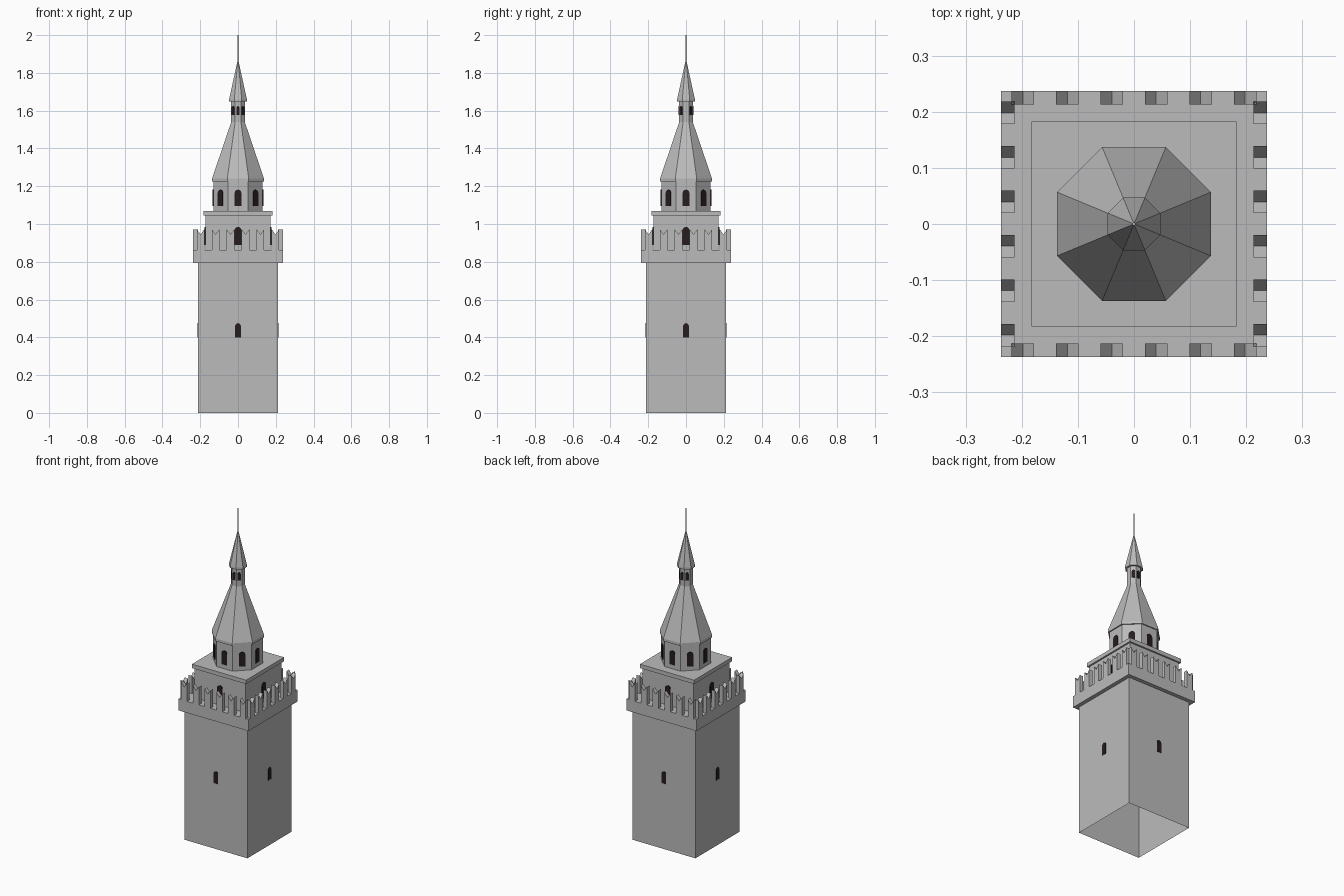
import bpy, bmesh
from math import pi, cos, sin
from mathutils import Matrix, Vector

cube = bpy.data.objects.get("Cube")
if cube:
    bpy.data.objects.remove(cube)


def material(name, colour):
    m = bpy.data.materials.new(name)
    m.use_nodes = True
    m.diffuse_color = colour
    m.node_tree.nodes["Principled BSDF"].inputs["Base Color"].default_value = colour
    return m


STONE = material("grey stone", (0.5, 0.5, 0.5, 1))
DARK = material("dark opening", (0.02, 0.012, 0.013, 1))


def finish(name, bm, mat):
    bmesh.ops.recalc_face_normals(bm, faces=bm.faces)
    mesh = bpy.data.meshes.new(name)
    bm.to_mesh(mesh)
    bm.free()
    mesh.materials.append(mat)
    obj = bpy.data.objects.new(name, mesh)
    bpy.context.collection.objects.link(obj)
    return obj


def tiers(name, sides, profile, open_bottom=False):
    """Stack regular polygons; profile holds (apothem, z), apothem 0 is a point."""
    bm = bmesh.new()
    rings = []
    for apothem, z in profile:
        r = apothem / cos(pi / sides)
        angles = [2 * pi * (i + 0.5) / sides for i in range(sides)]
        count = sides if apothem else 1
        rings.append([bm.verts.new((r * cos(a), r * sin(a), z)) for a in angles[:count]])
    for low, high in zip(rings, rings[1:]):
        for i in range(sides):
            j = (i + 1) % sides
            if len(high) == 1:
                bm.faces.new((low[i], low[j], high[0]))
            else:
                bm.faces.new((low[i], low[j], high[j], high[i]))
    if not open_bottom:
        bm.faces.new(rings[0][::-1])
    if len(rings[-1]) > 1:
        bm.faces.new(rings[-1])
    return finish(name, bm, STONE)


def extrude_outline(bm, outline, inner, outer, matrix):
    """Extrude an (x, z) outline along -y from inner to outer distance."""
    face = bm.faces.new([bm.verts.new(matrix @ Vector((x, -inner, z))) for x, z in outline])
    out = bmesh.ops.extrude_face_region(bm, geom=[face])
    verts = [g for g in out["geom"] if isinstance(g, bmesh.types.BMVert)]
    bmesh.ops.translate(bm, verts=verts, vec=matrix.to_3x3() @ Vector((0, inner - outer, 0)))


def turn(eighths):
    return Matrix.Rotation(eighths * pi / 4, 4, "Z")


def windows(name, width, bottom, top, wall, directions, proud=0.004):
    """Arched dark plates on the given eighth-turn directions."""
    r = width / 2
    arch = [(r * cos(pi * i / 6), top - r + r * sin(pi * i / 6)) for i in range(7)]
    outline = [(-r, bottom), (r, bottom)] + arch
    bm = bmesh.new()
    for d in directions:
        extrude_outline(bm, outline, wall - 0.002, wall + proud, turn(d))
    return finish(name, bm, DARK)


# Square lower tower
tiers("tower_shaft", 4, [(0.213, 0), (0.213, 0.795)], open_bottom=True)
tiers("battlement_ledge", 4, [(0.237, 0.793), (0.237, 0.863)])
tiers("upper_block", 4, [(0.173, 0.863), (0.173, 1.045)])
tiers("block_cornice", 4, [(0.183, 1.045), (0.183, 1.069)])

# Swallow-tailed merlons, six on each side
bm = bmesh.new()
for side in range(0, 8, 2):
    for k in range(6):
        x = (k - 2.5) * 0.0793
        outline = [(x - 0.02, 0.863), (x + 0.02, 0.863), (x + 0.02, 0.972),
                   (x, 0.945), (x - 0.02, 0.972)]
        extrude_outline(bm, outline, 0.213, 0.237, turn(side))
finish("merlons", bm, STONE)

# Octagonal drum, spire and lantern
tiers("octagon_drum", 8, [(0.13, 1.069), (0.13, 1.228)])
tiers("lower_spire", 8, [(0.137, 1.226), (0.137, 1.242), (0.036, 1.54)])
tiers("lantern", 8, [(0.036, 1.54), (0.036, 1.65)])
tiers("upper_spire", 8, [(0.047, 1.648), (0.047, 1.66), (0, 1.875)])
tiers("spike", 8, [(0.003, 1.85), (0.003, 2.0)])

# Dark arched openings
windows("shaft_windows", 0.03, 0.40, 0.475, 0.213, range(0, 8, 2), 0.002)
windows("block_windows", 0.036, 0.89, 0.985, 0.173, range(0, 8, 2))
windows("drum_windows", 0.036, 1.095, 1.182, 0.13, range(8))
windows("lantern_windows", 0.018, 1.576, 1.624, 0.036, (0, 1, 3, 4, 5, 7), 0.003)
